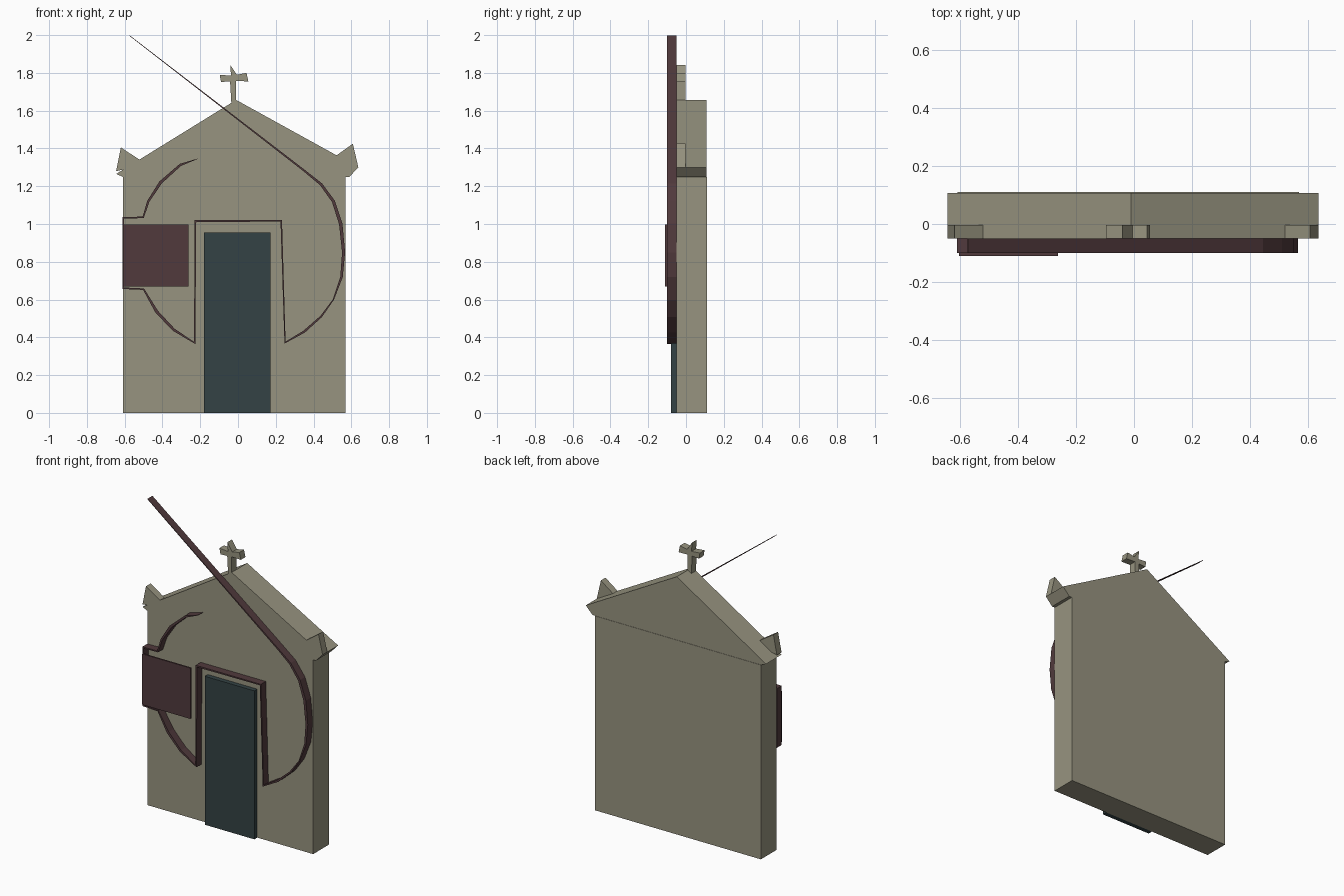
import bpy
from mathutils import Vector

if "Cube" in bpy.data.objects:
    bpy.data.objects.remove(bpy.data.objects["Cube"])


def material(name, rgb):
    m = bpy.data.materials.new(name)
    m.diffuse_color = (*rgb, 1)
    m.use_nodes = True
    m.node_tree.nodes["Principled BSDF"].inputs["Base Color"].default_value = m.diffuse_color
    return m


STONE = material("grey_stone", (0.31, 0.295, 0.215))
MAROON = material("dark_maroon", (0.082, 0.042, 0.046))
TEAL = material("dark_teal", (0.034, 0.055, 0.058))


def prism(name, outline, y0, y1, mat):
    """Extrude an x-z outline from y0 to y1."""
    area = sum(a[0] * b[1] - b[0] * a[1]
               for a, b in zip(outline, outline[1:] + outline[:1]))
    pts = list(outline) if area > 0 else list(outline)[::-1]
    n = len(pts)
    verts = [(x, y0, z) for x, z in pts] + [(x, y1, z) for x, z in pts]
    faces = [list(range(n)), list(range(2 * n - 1, n - 1, -1))]
    faces += [[(i + 1) % n, i, i + n, (i + 1) % n + n] for i in range(n)]
    me = bpy.data.meshes.new(name)
    me.from_pydata(verts, [], faces)
    me.materials.append(mat)
    ob = bpy.data.objects.new(name, me)
    bpy.context.collection.objects.link(ob)
    return ob


def box(name, x0, x1, z0, z1, y0, y1, mat):
    return prism(name, [(x0, z0), (x1, z0), (x1, z1), (x0, z1)], y0, y1, mat)


def ribbon(name, path, y0, y1, mat):
    """Thin strip along (x, z, width) points, with mitred corners."""
    p = [Vector(q[:2]) for q in path]
    left, right = [], []
    for i, q in enumerate(path):
        d0 = (p[i] - p[max(i - 1, 0)]).normalized()
        d1 = (p[min(i + 1, len(p) - 1)] - p[i]).normalized()
        d0, d1 = (d0 if i else d1), (d1 if i < len(p) - 1 else d0)
        t = (d0 + d1).normalized()
        nrm = Vector((-t.y, t.x))
        off = nrm * q[2] / 2 / max(t.dot(d1), 0.4)
        left.append(tuple(p[i] + off))
        right.append(tuple(p[i] - off))
    return prism(name, left + right[::-1], y0, y1, mat)


FRONT, BACK = -0.05, 0.108

# Wall and overhanging gable
box("wall", -0.61, 0.57, 0, 1.25, FRONT, 0.11, STONE)
prism("gable", [(-0.61, 1.25), (0.59, 1.25), (0.637, 1.30), (-0.01, 1.657),
                (-0.645, 1.265)], FRONT, BACK, STONE)

# Corner ornaments at the eaves
prism("left_eave_ornament", [(-0.52, 1.34), (-0.62, 1.405), (-0.645, 1.28),
                             (-0.60, 1.29)], FRONT, -0.003, STONE)
prism("right_eave_ornament", [(0.52, 1.362), (0.608, 1.425), (0.637, 1.30),
                              (0.59, 1.25)], FRONT, -0.003, STONE)

# Rooftop cross
prism("cross", [(-0.035, 1.635), (-0.042, 1.755), (-0.09, 1.752), (-0.097, 1.79),
                (-0.037, 1.785), (-0.041, 1.843), (-0.006, 1.79), (0.045, 1.80),
                (0.055, 1.755), (-0.01, 1.757), (-0.01, 1.65)],
      FRONT, -0.003, STONE)

# Door and sign plate
box("door", -0.18, 0.172, 0, 0.955, -0.08, FRONT, TEAL)
box("sign_plate", -0.605, -0.262, 0.67, 0.997, -0.11, -0.10, MAROON)

# Thin raised trim: broken ring, step round the sign, frame round the door, long spike
trim = [(-0.215, 1.345, 0.002), (-0.305, 1.313, 0.012), (-0.41, 1.22, 0.016),
        (-0.475, 1.12, 0.012), (-0.502, 1.035, 0.008), (-0.607, 1.033, 0.008),
        (-0.607, 0.66, 0.008), (-0.50, 0.655, 0.008), (-0.43, 0.535, 0.016),
        (-0.34, 0.44, 0.014), (-0.229, 0.37, 0.006), (-0.226, 1.015, 0.010),
        (0.229, 1.017, 0.008), (0.249, 0.372, 0.006), (0.35, 0.43, 0.012),
        (0.44, 0.51, 0.010), (0.505, 0.60, 0.006), (0.548, 0.72, 0.013),
        (0.559, 0.85, 0.016), (0.544, 1.0, 0.018), (0.505, 1.12, 0.016),
        (0.44, 1.21, 0.014), (0.35, 1.283, 0.010), (-0.575, 1.998, 0.003)]
ribbon("ring_trim", trim, -0.10, FRONT, MAROON)
